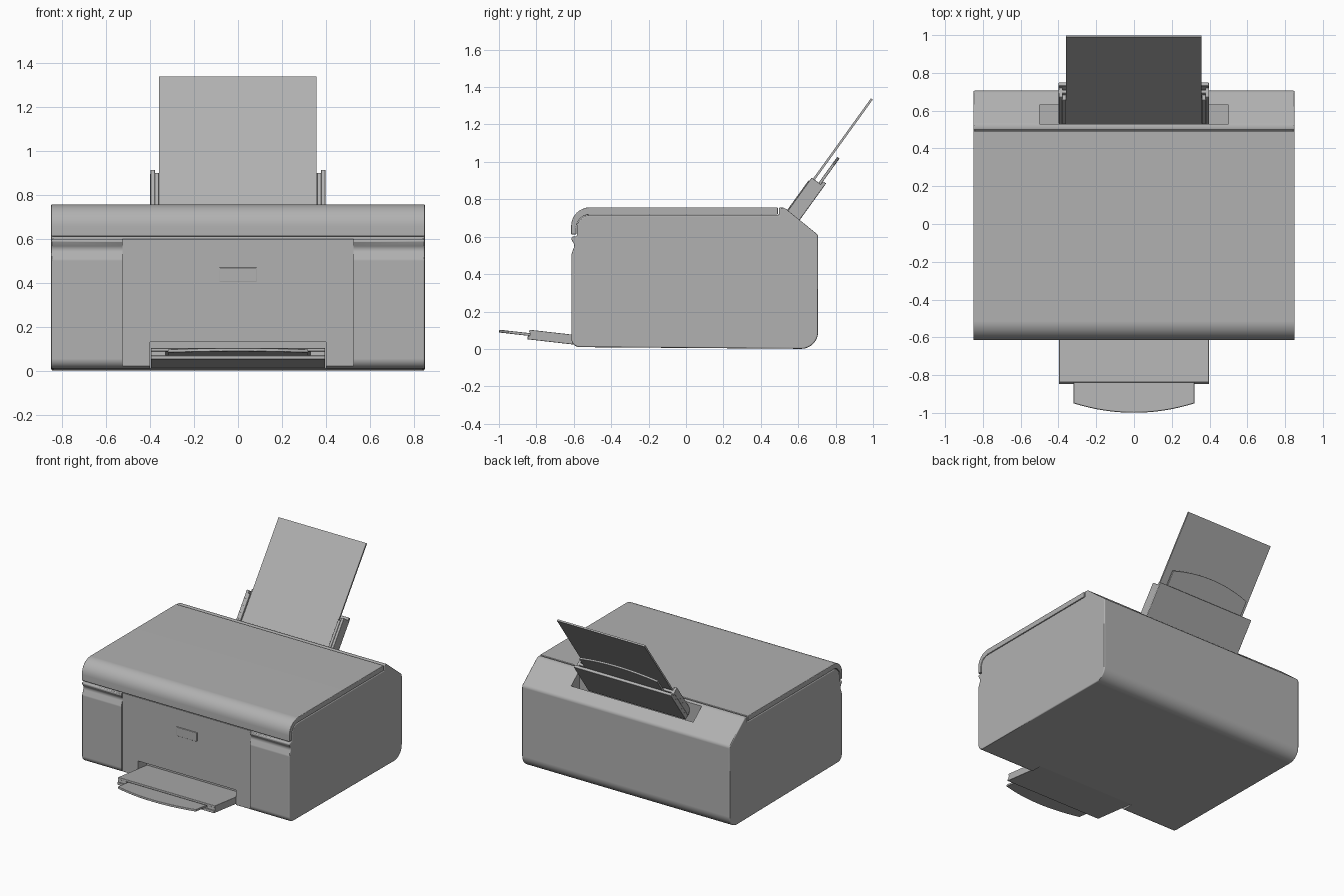
import bpy, bmesh
from math import sin, cos, radians
from mathutils import Vector

if "Cube" in bpy.data.objects:
    bpy.data.objects.remove(bpy.data.objects["Cube"])


def fillet(pts, n=8):
    # round profile corners given as (y, z, radius)
    out = []
    for i, (y, z, r) in enumerate(pts):
        p = Vector((y, z))
        if r == 0:
            out.append(p)
            continue
        a = (Vector(pts[i - 1][:2]) - p).normalized()
        b = (Vector(pts[(i + 1) % len(pts)][:2]) - p).normalized()
        half = a.angle(b) / 2
        t = r * cos(half) / sin(half)
        centre = p + (a + b).normalized() * r / sin(half)
        s, e = p + a * t - centre, p + b * t - centre
        sweep = s.angle(e)
        for k in range(n + 1):
            f = k / n
            out.append(centre + (s * sin((1 - f) * sweep) + e * sin(f * sweep)) / sin(sweep))
    return out


def solid(name, lower, upper, bevel=0.0):
    # close two matching outlines into a solid
    bm = bmesh.new()
    a = [bm.verts.new(p) for p in lower]
    b = [bm.verts.new(p) for p in upper]
    bm.faces.new(a)
    bm.faces.new(b[::-1])
    for i in range(len(a)):
        j = (i + 1) % len(a)
        bm.faces.new((a[j], a[i], b[i], b[j]))
    bmesh.ops.recalc_face_normals(bm, faces=bm.faces)
    me = bpy.data.meshes.new(name)
    bm.to_mesh(me)
    bm.free()
    ob = bpy.data.objects.new(name, me)
    bpy.context.collection.objects.link(ob)
    if bevel:
        m = ob.modifiers.new("bevel", 'BEVEL')
        m.width, m.segments = bevel, 3
        m.limit_method, m.angle_limit = 'ANGLE', radians(55)
    return ob


def prism(name, prof, x0, x1, bevel=0.0):
    return solid(name, [(x0, y, z) for y, z in prof], [(x1, y, z) for y, z in prof], bevel)


def box(name, x0, x1, y0, y1, z0, z1, bevel=0.0):
    return prism(name, [(y0, z0), (y1, z0), (y1, z1), (y0, z1)], x0, x1, bevel)


def slab(name, outline, frame, n0, n1, bevel=0.0):
    # tilted plate: outline in (x, u), thickness from n0 to n1
    oy, oz, deg = frame
    c, s = cos(radians(deg)), sin(radians(deg))
    def layer(n):
        return [(x, oy + u * c + n * s, oz + u * s - n * c) for x, u in outline]
    return solid(name, layer(n0), layer(n1), bevel)


def rect(x0, x1, u0, u1):
    return [(x0, u0), (x1, u0), (x1, u1), (x0, u1)]


def bowed(w, u0, u1, bow):
    # rectangle whose far edge is an arc
    top = [(w * (1 - k / 8), u1 + bow * (1 - (1 - k / 8) ** 2)) for k in range(17)]
    return [(-w, u0), (w, u0)] + top


# main housing with finger grips on the front
body = prism("housing", fillet([
    (-0.613, 0.01, 0.045), (0.706, 0, 0.09), (0.706, 0.61, 0.03), (0.525, 0.756, 0.04),
    (0.497, 0.756, 0), (0.497, 0.716, 0), (-0.584, 0.716, 0.07), (-0.584, 0.6, 0),
    (-0.613, 0.6, 0), (-0.613, 0.585, 0), (-0.595, 0.555, 0.03), (-0.613, 0.505, 0.03)]),
    -0.851, 0.851, 0.008)

# recessed centre panel, paper exit and rear feed slot
cutters = [box("panel_cut", -0.527, 0.527, -0.75, -0.597, -0.1, 0.61),
           box("exit_cut", -0.4, 0.4, -0.75, -0.5, -0.1, 0.13),
           box("feed_cut", -0.5, 0.5, 0.53, 0.63, 0.58, 0.9)]
for cut in cutters:
    m = body.modifiers.new("cut", 'BOOLEAN')
    m.object, m.operation, m.solver = cut, 'DIFFERENCE', 'EXACT'
    cut.hide_render = True
dg = bpy.context.evaluated_depsgraph_get()
mesh = bpy.data.meshes.new_from_object(body.evaluated_get(dg))
body.modifiers.clear()
body.data = mesh
for cut in cutters:
    bpy.data.objects.remove(cut)

# scanner lid wrapping over the front edge
prism("lid", fillet([
    (0.491, 0.718, 0), (0.491, 0.757, 0), (-0.614, 0.757, 0.10), (-0.614, 0.612, 0),
    (-0.586, 0.612, 0), (-0.586, 0.718, 0.071)]), -0.851, 0.851, 0.004)

# front button
box("button", -0.085, 0.085, -0.604, -0.55, 0.405, 0.47, 0.003)

# output tray: two plates, side walls and a sliding extension
OUT = (-0.5, 0.012, 173.5)
slab("output_tray_bottom", rect(-0.397, 0.397, 0, 0.35), OUT, 0, 0.017, 0.003)
slab("output_tray_top", rect(-0.397, 0.397, 0, 0.345), OUT, 0.037, 0.052, 0.003)
for side, tag in ((-1, "left"), (1, "right")):
    slab("output_tray_wall_" + tag, rect(*sorted((side * 0.33, side * 0.397)), 0, 0.34),
         OUT, 0.01, 0.045)
slab("output_tray_extension", bowed(0.32, 0.1, 0.455, 0.05), OUT, 0.019, 0.034, 0.003)

# rear paper support with sliding extension and edge guides
REAR = (0.684, 0.907, 54.2)
slab("rear_support", rect(-0.4, 0.397, -0.28, 0.02), REAR, 0.045, 0.066, 0.003)
slab("rear_support_front", rect(-0.4, 0.397, -0.28, 0.0), REAR, 0.012, 0.032, 0.003)
slab("rear_extension", bowed(0.32, -0.2, 0.125, 0.045), REAR, 0.031, 0.046, 0.003)
for side, tag in ((-1, "left"), (1, "right")):
    slab("rear_wall_" + tag, rect(*sorted((side * 0.378, side * 0.398)), -0.28, 0.0),
         REAR, -0.015, 0.064, 0.003)
    slab("paper_guide_" + tag, rect(*sorted((side * 0.36, side * 0.38)), -0.28, -0.02),
         REAR, -0.02, 0.02, 0.003)

# paper sheet
slab("paper_sheet", rect(-0.36, 0.358, -0.255, 0.53), REAR, -0.006, 0.006)

# mid grey plastic on every part
grey = bpy.data.materials.new("grey_plastic")
grey.diffuse_color = (0.44, 0.44, 0.44, 1)
grey.use_nodes = True
grey.node_tree.nodes["Principled BSDF"].inputs["Base Color"].default_value = grey.diffuse_color
for ob in bpy.data.objects:
    ob.data.materials.clear()
    ob.data.materials.append(grey)

# smooth shading with sharp creases, flat faces kept even
bpy.ops.object.select_all(action='SELECT')
bpy.context.view_layer.objects.active = body
bpy.ops.object.shade_smooth_by_angle(angle=radians(30))
for ob in bpy.data.objects:
    m = ob.modifiers.new("even_normals", 'WEIGHTED_NORMAL')
    m.keep_sharp = True
